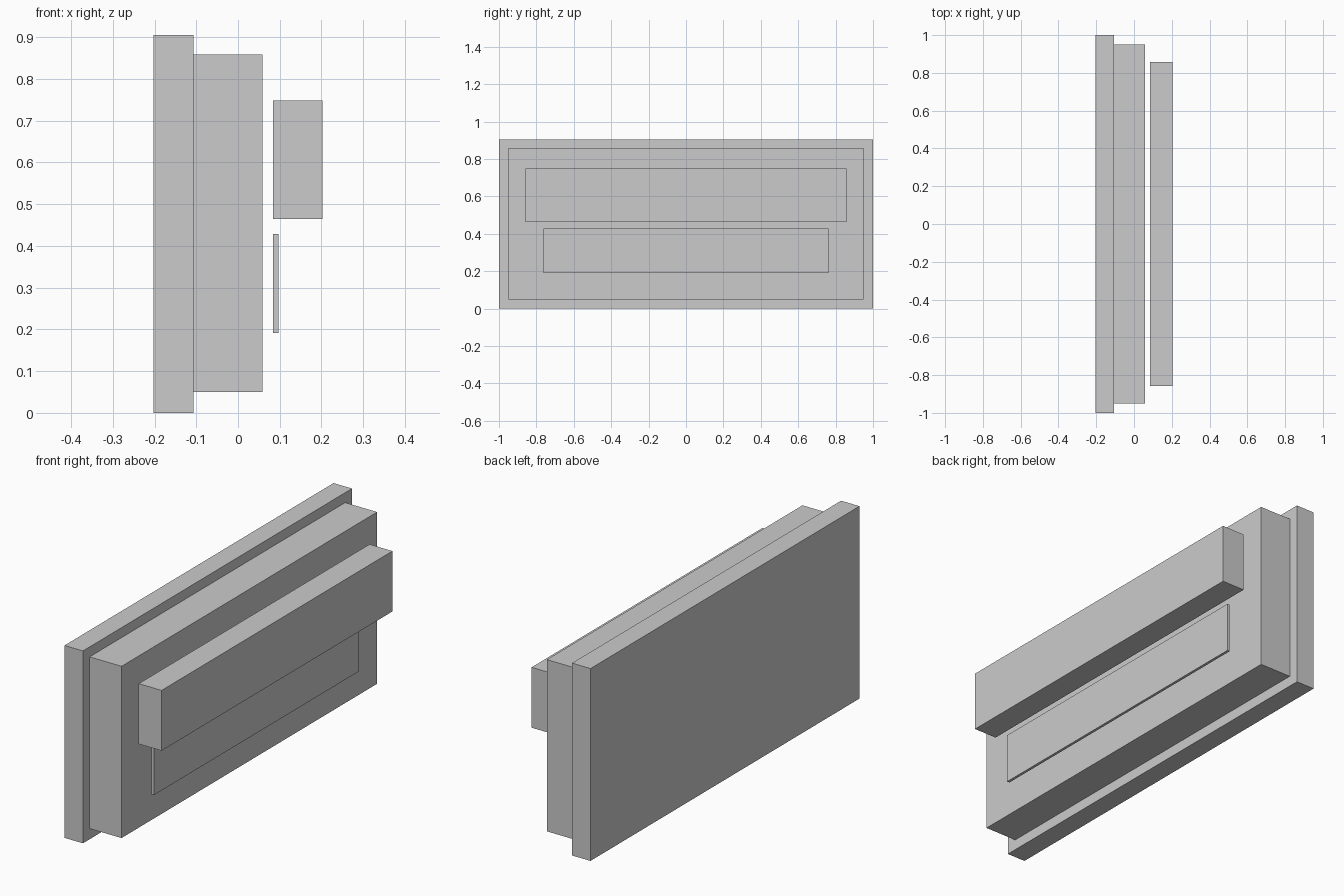
import bpy
import bmesh
from mathutils import Vector

if "Cube" in bpy.data.objects:
    bpy.data.objects.remove(bpy.data.objects["Cube"])


def box(name, x, y_half, z):
    """Box from x range, symmetric half-width in y, and z range."""
    bm = bmesh.new()
    bmesh.ops.create_cube(bm, size=1)
    size = Vector((x[1] - x[0], 2 * y_half, z[1] - z[0]))
    bmesh.ops.scale(bm, vec=size, verts=bm.verts)
    mesh = bpy.data.meshes.new(name)
    bm.to_mesh(mesh)
    bm.free()
    obj = bpy.data.objects.new(name, mesh)
    obj.location = ((x[0] + x[1]) / 2, 0, (z[0] + z[1]) / 2)
    bpy.context.collection.objects.link(obj)
    return obj


# Large plate at the back
box("back_plate", (-0.203, -0.107), 1.0, (0.0, 0.905))
# Main slab, inset evenly from the plate edges
box("main_body", (-0.107, 0.059), 0.95, (0.05, 0.858))
# Thick bar standing just clear of the body
box("upper_bar", (0.084, 0.203), 0.858, (0.464, 0.748))
# Thin panel below the bar
box("lower_panel", (0.084, 0.097), 0.762, (0.191, 0.429))
